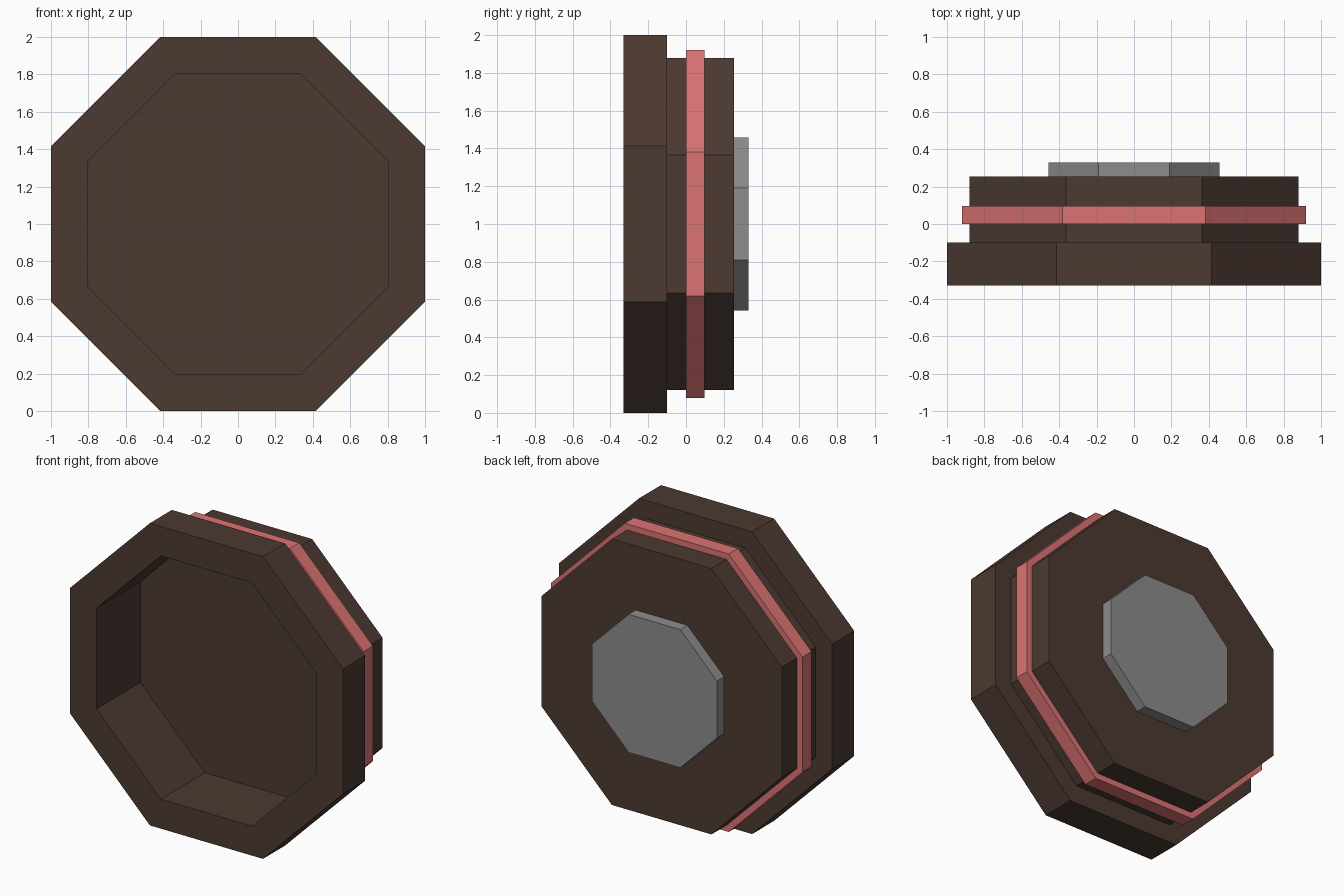
import bpy, bmesh, math

if "Cube" in bpy.data.objects:
    bpy.data.objects.remove(bpy.data.objects["Cube"])

SIDES = 8
CENTRE_Z = 1.0


def material(name, srgb):
    lin = [((c / 255 + 0.055) / 1.055) ** 2.4 for c in srgb]
    m = bpy.data.materials.new(name)
    m.diffuse_color = (*lin, 1)
    m.use_nodes = True
    m.node_tree.nodes["Principled BSDF"].inputs["Base Color"].default_value = m.diffuse_color
    return m


def lathe(name, profile, mat, closed=False):
    """Turn (apothem, y) points round the y axis into an octagonal solid."""
    bm = bmesh.new()
    rings = []
    for r, y in profile:
        rad = r / math.cos(math.pi / SIDES)
        rings.append([bm.verts.new((rad * math.cos(a), y, CENTRE_Z + rad * math.sin(a)))
                      for a in (math.pi * (2 * i + 1) / SIDES for i in range(SIDES))])
    pairs = list(zip(rings, rings[1:]))
    if closed:
        pairs.append((rings[-1], rings[0]))
    else:
        bm.faces.new(rings[0])
        bm.faces.new(rings[-1])
    for a, b in pairs:
        for i in range(SIDES):
            j = (i + 1) % SIDES
            bm.faces.new((a[i], a[j], b[j], b[i]))
    bmesh.ops.recalc_face_normals(bm, faces=bm.faces)
    me = bpy.data.meshes.new(name)
    bm.to_mesh(me)
    bm.free()
    me.materials.append(mat)
    ob = bpy.data.objects.new(name, me)
    bpy.context.collection.objects.link(ob)
    return ob


brown = material("dark brown", (76, 58, 49))
pink = material("coral pink", (220, 115, 115))
grey = material("mid grey", (140, 140, 140))

# Hollow cup with a wide front rim
lathe("cup_body", [(0.805, 0.13), (0.805, -0.33), (1.0, -0.33), (1.0, -0.10),
                   (0.88, -0.10), (0.88, 0.255)], brown)
# Raised band round the body
lathe("band", [(0.86, 0.0), (0.92, 0.0), (0.92, 0.097), (0.86, 0.097)], pink, closed=True)
# Plate on the back
lathe("back_plate", [(0.457, 0.25), (0.457, 0.33)], grey)
